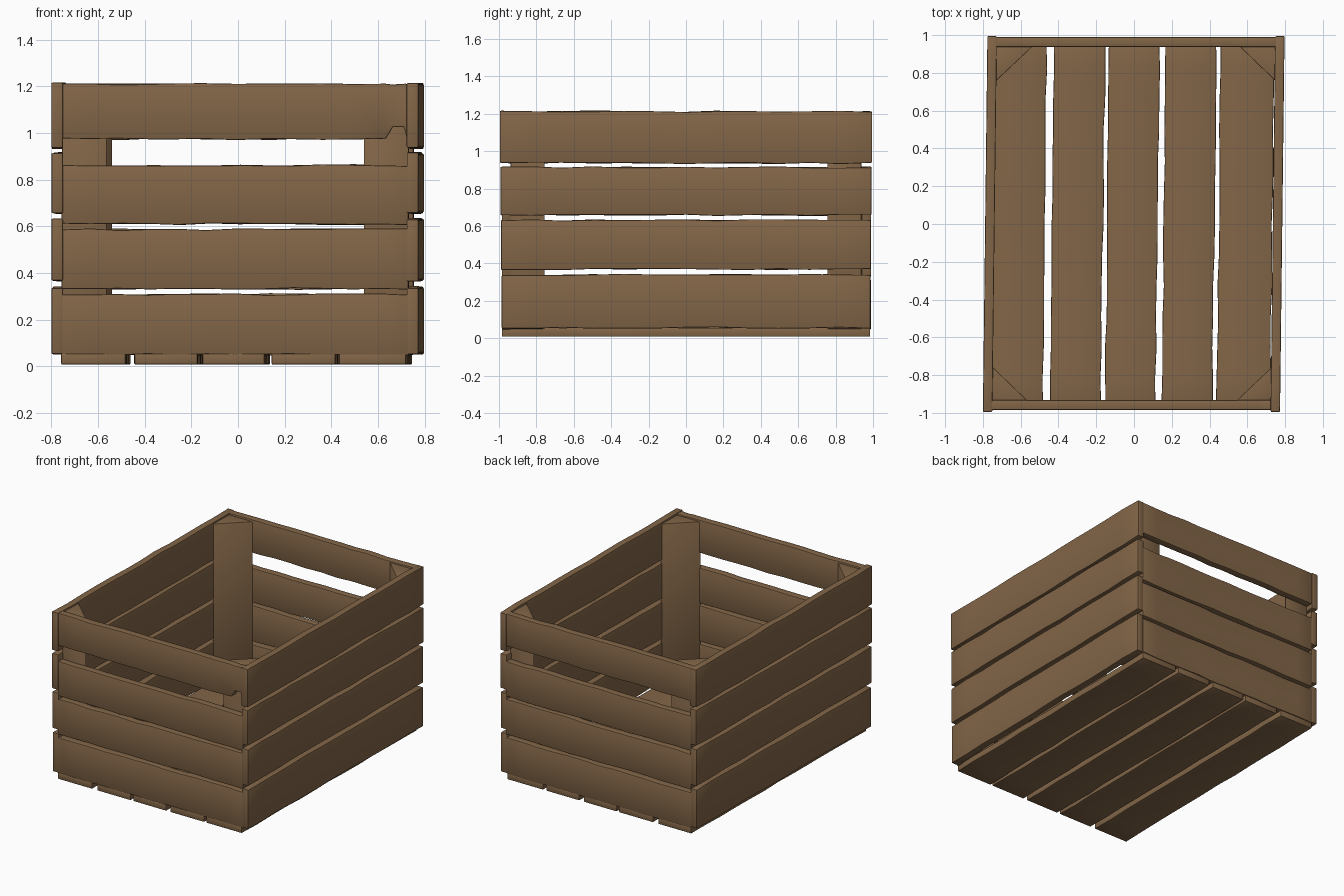
import bpy, bmesh, math, random

if "Cube" in bpy.data.objects:
    bpy.data.objects.remove(bpy.data.objects["Cube"])
random.seed(4)

wood = bpy.data.materials.new("brown wood")
wood.diffuse_color = (0.225, 0.132, 0.064, 1)
wood.use_nodes = True
wood.node_tree.nodes["Principled BSDF"].inputs["Base Color"].default_value = wood.diffuse_color

SHEAR = 0.012          # the crate leans slightly in plan
WOBBLE = 0.004         # hand-cut edges


def finish(name, bm, bevel):
    for v in bm.verts:
        v.co.x += SHEAR * v.co.y
    bmesh.ops.recalc_face_normals(bm, faces=bm.faces)
    sharp = [e for e in bm.edges if e.calc_face_angle(0) > math.radians(35)]
    bmesh.ops.bevel(bm, geom=sharp, offset=bevel, segments=2, profile=0.5, affect='EDGES')
    mesh = bpy.data.meshes.new(name)
    bm.to_mesh(mesh)
    bm.free()
    mesh.materials.append(wood)
    obj = bpy.data.objects.new(name, mesh)
    bpy.context.collection.objects.link(obj)
    bpy.context.view_layer.objects.active = obj
    obj.select_set(True)
    bpy.ops.object.shade_smooth_by_angle(angle=math.radians(40))
    obj.select_set(False)


def slat(name, axis, length, low, high, chip=None):
    """Board along axis 0 (x) or 1 (y); low/high are its two cross-section corners."""
    a, b = length
    stops = [a + (b - a) * i / 12 for i in range(13)]
    if chip:
        stops = sorted([s for s in stops if not chip[0] - 0.03 < s < chip[1] + 0.02]
                       + [chip[0], chip[0] + 0.03, chip[1] - 0.012, chip[1]])
    bm = bmesh.new()
    rings = []
    for s in stops:
        d = [random.uniform(-WOBBLE, WOBBLE) for _ in range(2)]
        l0, h0 = (low[0], high[0])
        l1, h1 = low[1], high[1]
        if axis == 1 and name.startswith("floor"):
            l0, h0 = l0 + d[0], h0 + d[1]      # floor boards wobble in width
        else:
            l1, h1 = l1 + d[0], h1 + d[1]      # wall boards wobble in height
        if chip and chip[0] + 0.01 < s < chip[1] - 0.005:
            l1 += chip[2]
        ring = []
        for p, q in ((l0, l1), (h0, l1), (h0, h1), (l0, h1)):
            ring.append(bm.verts.new((s, p, q) if axis == 0 else (p, s, q)))
        rings.append(ring)
    for r, t in zip(rings, rings[1:]):
        for i in range(4):
            j = (i + 1) % 4
            bm.faces.new((r[i], r[j], t[j], t[i]))
    bm.faces.new(rings[0])
    bm.faces.new(rings[-1])
    finish(name, bm, 0.006)


# side walls: four long boards each, running the full length
for side, x0, x1 in (("left", -0.788, -0.738), ("right", 0.735, 0.785)):
    for i, (z0, z1) in enumerate(((0.055, 0.34), (0.367, 0.632), (0.657, 0.915), (0.935, 1.213))):
        e = 0.986 + 0.003 * i
        slat(f"{side}_slat_{i + 1}", 1, (-e, e), (x0, z0), (x1, z1))

# end walls: four boards fitted between the sides, with a hand gap under the top one
for side, y0, y1 in (("front", -0.985, -0.932), ("back", 0.938, 0.99)):
    for i, (z0, z1) in enumerate(((0.05, 0.31), (0.332, 0.588), (0.61, 0.863), (0.973, 1.21))):
        chip = (0.645, 0.735, 0.055) if side == "front" and i == 3 else None
        slat(f"{side}_slat_{i + 1}", 0, (-0.745, 0.742), (y0, z0), (y1, z1), chip)

# floor boards
for i, (x0, x1) in enumerate(((-0.745, -0.473), (-0.435, -0.164), (-0.142, 0.124),
                              (0.158, 0.425), (0.448, 0.732))):
    slat(f"floor_slat_{i + 1}", 1, (-0.985, 0.985), (x0, 0.008), (x1, 0.055))

# triangular corner posts
for sx, xn in ((-1, "left"), (1, "right")):
    for sy, yn in ((-1, "front"), (1, "back")):
        bm = bmesh.new()
        pts = [(0.742, 0.938), (0.55, 0.938), (0.742, 0.755)]
        base = [bm.verts.new((sx * x, sy * y, 0.05)) for x, y in pts]
        face = bm.faces.new(base)
        top = bmesh.ops.extrude_face_region(bm, geom=[face])["geom"]
        bmesh.ops.translate(bm, vec=(0, 0, 1.15),
                            verts=[v for v in top if isinstance(v, bmesh.types.BMVert)])
        finish(f"{yn}_{xn}_corner_post", bm, 0.004)
